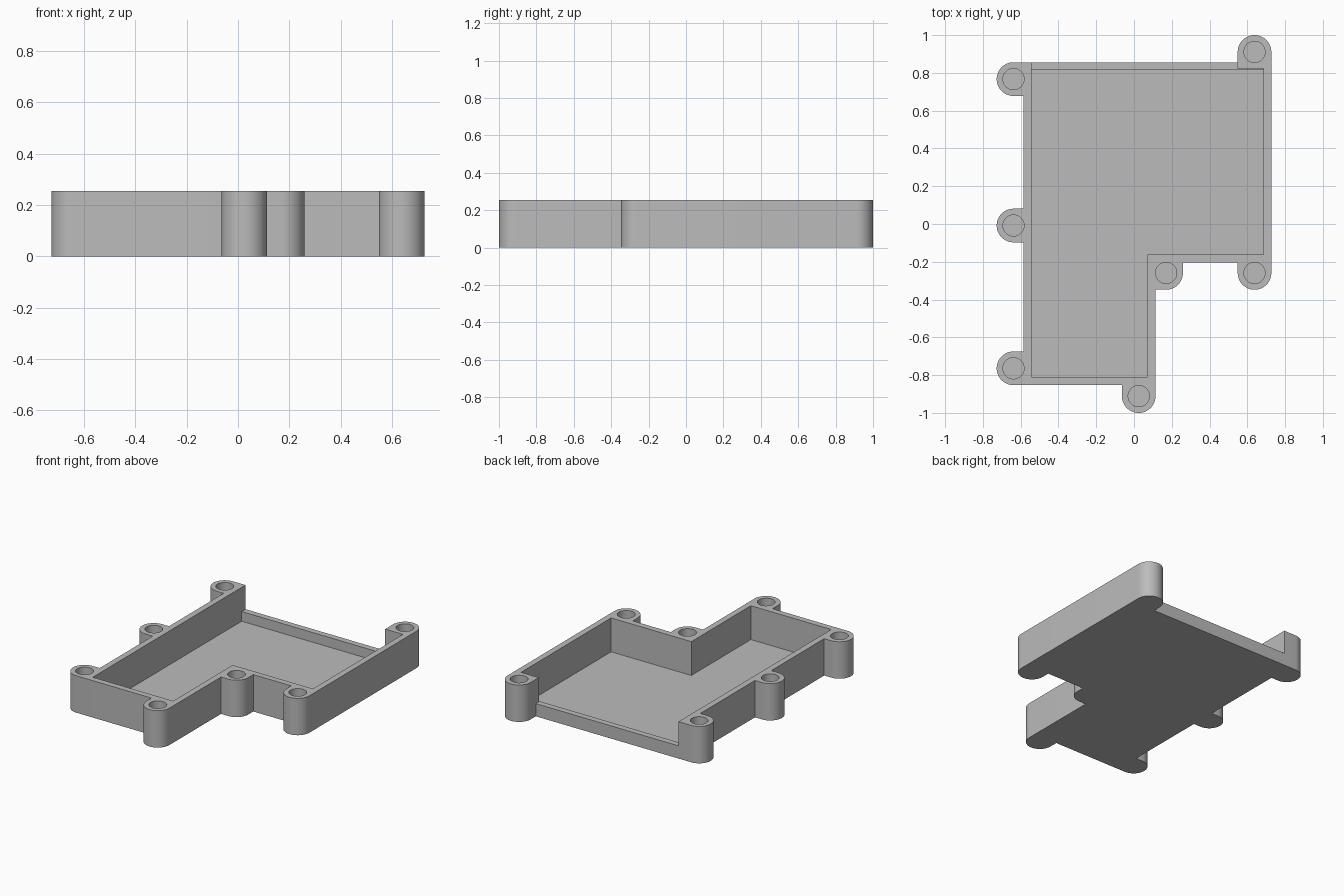
import bpy, bmesh, math

cube = bpy.data.objects.get("Cube")
if cube:
    bpy.data.objects.remove(cube, do_unlink=True)

HEIGHT, FLOOR, SILL = 0.255, 0.021, 0.088
BOSS_R, HOLE_R, SEG = 0.089, 0.056, 64

# Screw boss centres
left_back, left_mid, left_front = (-0.638, 0.767), (-0.638, -0.008), (-0.638, -0.764)
front_tip, step_inner = (0.025, -0.911), (0.17, -0.259)
step_outer, back_right = (0.638, -0.259), (0.638, 0.911)
bosses = [left_back, left_mid, left_front, front_tip, step_inner, step_outer, back_right]

# Wall lines
XL, XR, XS = -0.584, 0.727, 0.114
YB, YF, YS = 0.856, -0.853, -0.203
T = 0.042

grey = bpy.data.materials.new("plain grey")
grey.use_nodes = True
grey.diffuse_color = (0.5, 0.5, 0.5, 1)
grey.node_tree.nodes["Principled BSDF"].inputs["Base Color"].default_value = (0.5, 0.5, 0.5, 1)


def arc(centre, start, end, r=BOSS_R):
    n = round(SEG * (end - start) / 360)
    angles = [math.radians(start + (end - start) * i / n) for i in range(n + 1)]
    return [(centre[0] + r * math.cos(a), centre[1] + r * math.sin(a)) for a in angles]


def prism(name, points, z0, z1):
    bm = bmesh.new()
    face = bm.faces.new([bm.verts.new((x, y, z0)) for x, y in points])
    top = bmesh.ops.extrude_face_region(bm, geom=[face])["geom"]
    verts = [v for v in top if isinstance(v, bmesh.types.BMVert)]
    bmesh.ops.translate(bm, verts=verts, vec=(0, 0, z1 - z0))
    bmesh.ops.recalc_face_normals(bm, faces=bm.faces)
    mesh = bpy.data.meshes.new(name)
    bm.to_mesh(mesh)
    bm.free()
    mesh.materials.append(grey)
    ob = bpy.data.objects.new(name, mesh)
    bpy.context.collection.objects.link(ob)
    return ob


def cut(target, cutter):
    cutter.hide_render = True
    mod = target.modifiers.new("cut", "BOOLEAN")
    mod.operation, mod.solver, mod.object = "DIFFERENCE", "EXACT", cutter
    bpy.context.view_layer.objects.active = target
    bpy.ops.object.modifier_apply(modifier=mod.name)
    bpy.data.objects.remove(cutter, do_unlink=True)


def left_boss(c):
    # Half-round boss joined to the left wall
    return [(XL, c[1] + BOSS_R)] + arc(c, 90, 270) + [(XL, c[1] - BOSS_R)]


# Outer shape, counterclockwise
outline = left_boss(left_front)[:-1]
outline += [(front_tip[0] - BOSS_R, YF)] + arc(front_tip, 180, 360)
outline += [(XS, step_inner[1] - BOSS_R)] + arc(step_inner, 270, 360)
outline += [(step_inner[0] + BOSS_R, YS), (step_outer[0] - BOSS_R, YS)]
outline += arc(step_outer, 180, 360) + arc(back_right, 0, 180)
outline += [(back_right[0] - BOSS_R, YB)]
outline += left_boss(left_back)[1:] + left_boss(left_mid)
tray = prism("enclosure_tray", outline, 0, HEIGHT)

# Stepped cavity
x0, x1, xs = XL + T, XR - T, XS - T
y0, y1, ys = YF + T, YB - T, YS + T
cavity = [(x0, y0), (xs, y0), (xs, ys), (x1, ys), (x1, y1), (x0, y1)]
cut(tray, prism("cavity_cutter", cavity, FLOOR, HEIGHT + 0.1))

# Lowered back wall, stopping at the corner boss
bx, by = back_right[0] - BOSS_R, 0.823
opening = [(x0, y1 - 0.1), (x1, y1 - 0.1), (x1, by), (bx, by), (bx, 1.1), (x0, 1.1)]
cut(tray, prism("opening_cutter", opening, SILL, HEIGHT + 0.1))

# Blind screw holes
for c in bosses:
    cut(tray, prism("hole_cutter", arc(c, 0, 360, HOLE_R)[:-1], FLOOR, HEIGHT + 0.1))

bpy.ops.object.select_all(action="DESELECT")
tray.select_set(True)
bpy.context.view_layer.objects.active = tray
bpy.ops.object.shade_smooth_by_angle(angle=math.radians(30))
